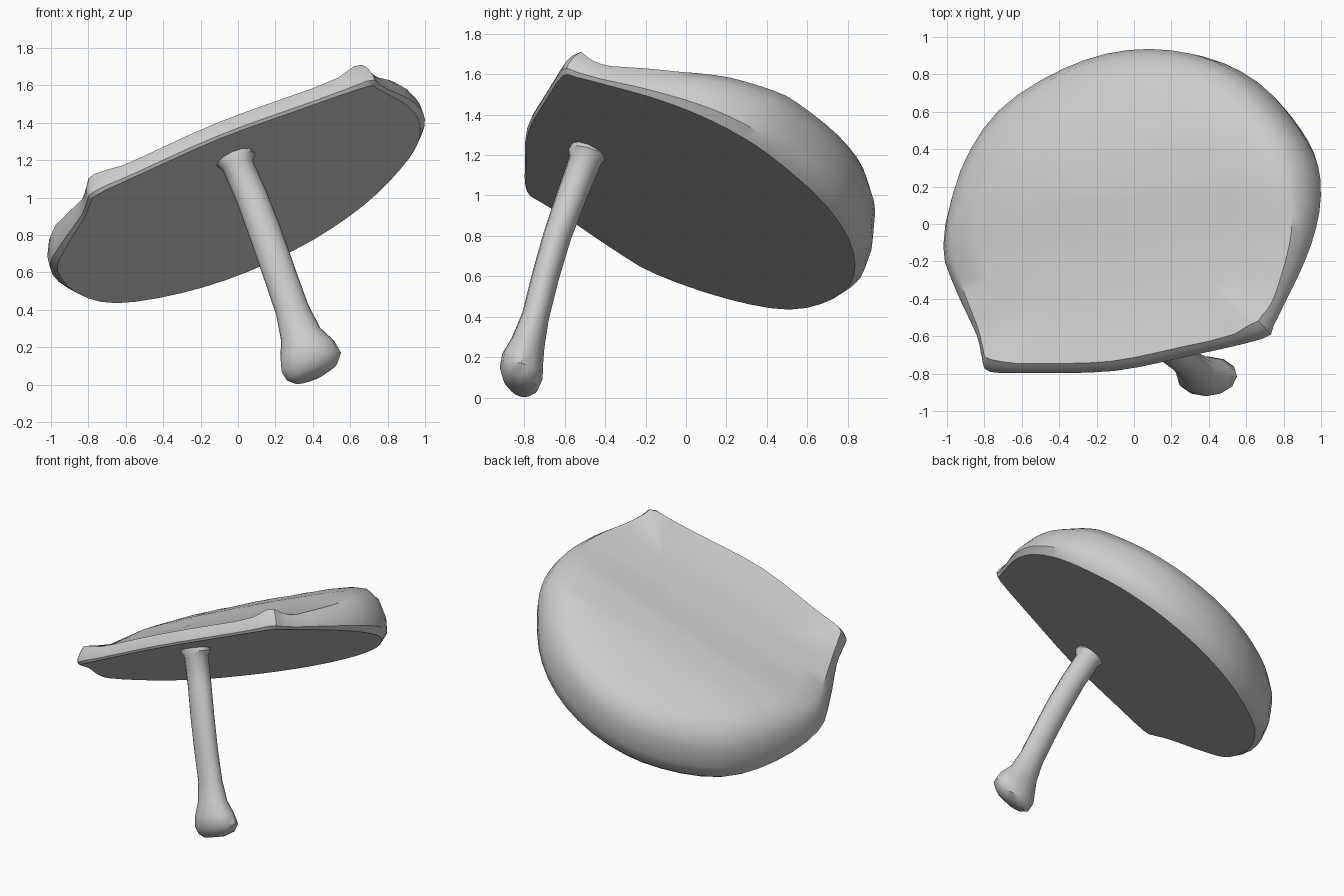
import bpy, bmesh, math
from mathutils import Vector

if "Cube" in bpy.data.objects:
    bpy.data.objects.remove(bpy.data.objects["Cube"])

A, B, C = 0.46, -0.485, 0.982            # underside plane: z = A x + B y + C
RISE = Vector((-0.28, 0.36, 0.88))       # direction in which the cap thickens


def make_object(name, bm):
    bmesh.ops.recalc_face_normals(bm, faces=bm.faces)
    me = bpy.data.meshes.new(name)
    bm.to_mesh(me)
    bm.free()
    ob = bpy.data.objects.new(name, me)
    bpy.context.collection.objects.link(ob)
    bpy.context.view_layer.objects.active = ob
    ob.select_set(True)
    bpy.ops.object.shade_smooth_by_angle(angle=math.radians(40))
    ob.select_set(False)
    return ob


def loft(name, rings):
    """Skin closed rings of equal length and cap both ends."""
    bm = bmesh.new()
    rows = [[bm.verts.new(p) for p in r] for r in rings]
    n = len(rows[0])
    for a, b in zip(rows, rows[1:]):
        for i in range(n):
            j = (i + 1) % n
            bm.faces.new((a[i], a[j], b[j], b[i]))
    bm.faces.new(rows[0])
    bm.faces.new(rows[-1])
    return make_object(name, bm)


def smooth_loop(pts, steps):
    """Catmull-Rom resampling of a closed outline."""
    out, n = [], len(pts)
    for i in range(n):
        p0, p1, p2, p3 = (Vector(pts[(i + k) % n]) for k in (-1, 0, 1, 2))
        for s in range(steps):
            t = s / steps
            out.append(0.5 * (2 * p1 + (p2 - p0) * t + (2 * p0 - 5 * p1 + 4 * p2 - p3) * t * t
                              + (3 * p1 - p0 - 3 * p2 + p3) * t ** 3))
    return out


# Cap: thin lip with two corner knobs at the front, thick rounded back
outline = [(-0.75, -0.785), (-0.5, -0.79), (-0.1, -0.78), (0.3, -0.70), (0.68, -0.61),
           (0.74, -0.54), (0.80, -0.42), (0.91, -0.18), (0.97, 0.05), (0.96, 0.28),
           (0.87, 0.47), (0.68, 0.68), (0.4, 0.81), (0.05, 0.83), (-0.3, 0.73),
           (-0.65, 0.51), (-0.86, 0.2), (-0.965, -0.15), (-0.92, -0.36), (-0.82, -0.60),
           (-0.79, -0.72)]
knobs = [(Vector((-0.74, -0.77)), 0.04), (Vector((0.69, -0.61)), 0.065)]
thickness = [(-0.9, 0.06), (-0.5, 0.105), (-0.2, 0.20), (0.05, 0.31), (0.3, 0.38), (0.9, 0.41)]


def cap_height(p):
    y = p.y - 0.1 * p.x
    h = thickness[-1][1]
    for (y0, h0), (y1, h1) in zip(thickness, thickness[1:]):
        if y <= y1:
            h = h0 + (h1 - h0) * max(0, (y - y0) / (y1 - y0))
            break
    h += 0.03 * max(0, 1 - p.x ** 2)
    return h + sum(a * math.exp(-((p - k).length / 0.1) ** 2) for k, a in knobs)


profile = [(1, 0), (1.04, 0.14), (1.035, 0.37), (0.99, 0.69), (0.91, 0.91), (0.80, 0.98),
           (0.64, 1), (0.5, 1), (0.37, 1), (0.24, 1), (0.12, 1), (0.02, 1)]
edge = smooth_loop(outline, 3)
rings = []
for row, (s, h) in enumerate(profile):
    ring = []
    for p in edge:
        k = s
        if row < 5 and s < 1:            # the thin front lip is less rounded
            k = 1 - (1 - s) * min(1, (cap_height(p) / 0.33) ** 1.6)
        elif s > 1:
            k = 1 + (s - 1) * max(0.35, min(1, cap_height(p) / 0.33))
        q = p * k
        ring.append(Vector((q.x, q.y, A * q.x + B * q.y + C)) + RISE * h * cap_height(q))
    rings.append(ring)
loft("cap", rings)

# Stem: leaning oval rod with a flared collar and a bulbous foot
sections = [(-0.03, -0.475, 1.25, 0.09, 0.085), (-0.012, -0.49, 1.205, 0.11, 0.095),
            (0, -0.50, 1.17, 0.085, 0.08),
            (0.075, -0.565, 1.0, 0.085, 0.075), (0.15, -0.637, 0.8, 0.088, 0.07),
            (0.22, -0.695, 0.6, 0.088, 0.068), (0.29, -0.745, 0.4, 0.09, 0.068),
            (0.335, -0.782, 0.27, 0.11, 0.085), (0.37, -0.808, 0.19, 0.15, 0.105),
            (0.392, -0.815, 0.12, 0.167, 0.11), (0.395, -0.818, 0.065, 0.14, 0.09),
            (0.38, -0.82, 0.03, 0.08, 0.05)]
axis = Vector((0.36, -0.3, -1)).normalized()
side = Vector((1, 0, 0.32)).normalized()
front = axis.cross(side)
SIDES = 12
loft("stem", [[Vector((x, y, z)) + side * rx * math.cos(2 * math.pi * i / SIDES)
               + front * ry * math.sin(2 * math.pi * i / SIDES) for i in range(SIDES)]
              for x, y, z, rx, ry in sections])
